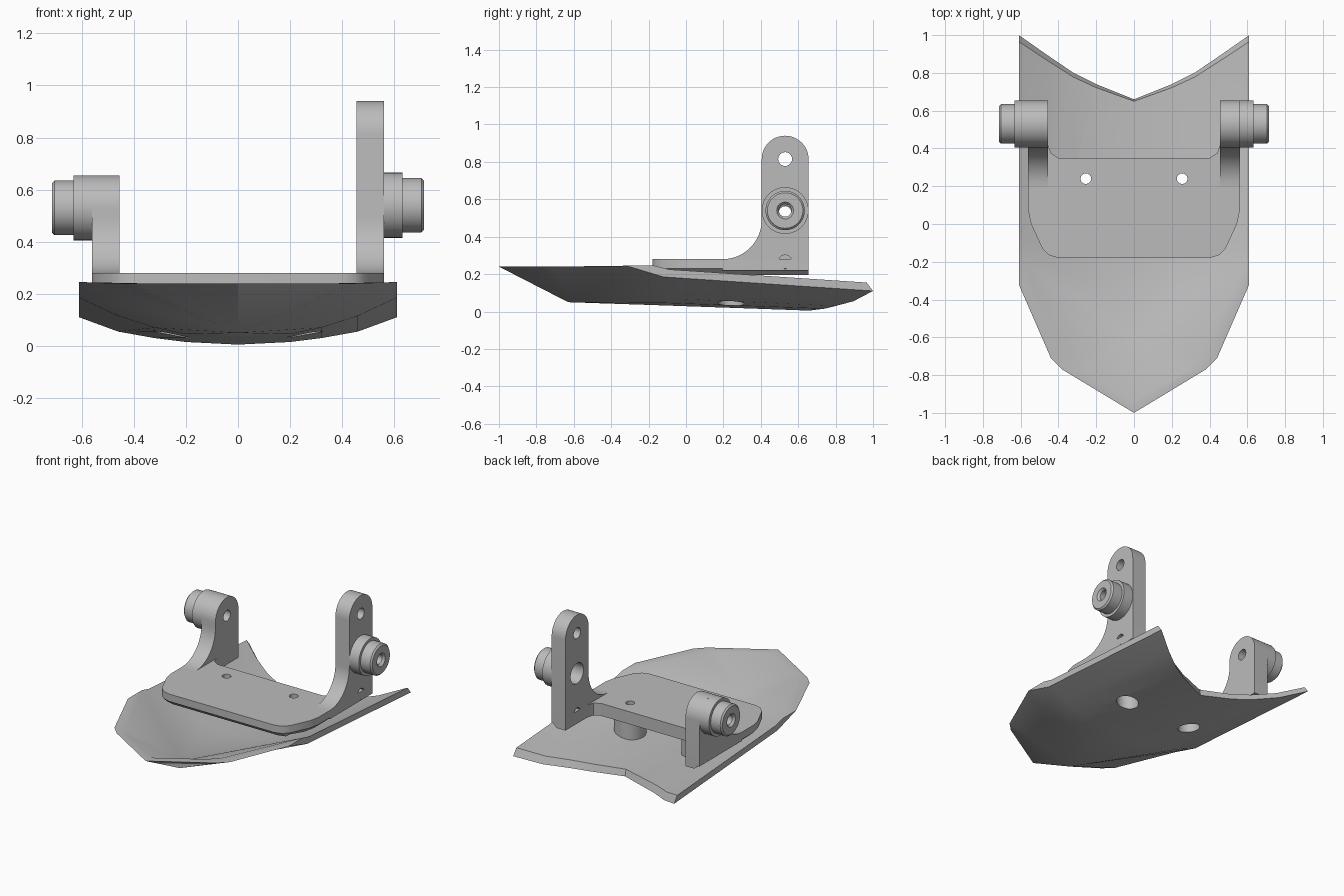
import bpy, bmesh
from math import sin, cos, pi
from mathutils import Vector

if "Cube" in bpy.data.objects:
    bpy.data.objects.remove(bpy.data.objects["Cube"], do_unlink=True)

GREY = (0.5, 0.5, 0.5, 1)
grey = bpy.data.materials.new("plain grey")
grey.use_nodes = True
grey.diffuse_color = GREY
grey.node_tree.nodes["Principled BSDF"].inputs["Base Color"].default_value = GREY


def make(name, bm, cutters=()):
    """Turn a bmesh into a shaded object, drilling it with the cutters."""
    bmesh.ops.recalc_face_normals(bm, faces=bm.faces[:])
    mesh = bpy.data.meshes.new(name)
    bm.to_mesh(mesh)
    bm.free()
    mesh.materials.append(grey)
    ob = bpy.data.objects.new(name, mesh)
    bpy.context.collection.objects.link(ob)
    bpy.ops.object.select_all(action='DESELECT')
    ob.select_set(True)
    bpy.context.view_layer.objects.active = ob
    for cutter in cutters:
        mod = ob.modifiers.new("hole", 'BOOLEAN')
        mod.operation = 'DIFFERENCE'
        mod.solver = 'EXACT'
        mod.object = cutter
        bpy.ops.object.modifier_apply(modifier=mod.name)
        bpy.data.objects.remove(cutter, do_unlink=True)
    bpy.ops.object.shade_smooth_by_angle(angle=0.5)
    return ob


def loft(loops):
    """Closed solid through matching vertex loops, capped at both ends."""
    bm = bmesh.new()
    rings = [[bm.verts.new(p) for p in loop] for loop in loops]
    n = len(rings[0])
    for a, b in zip(rings, rings[1:]):
        for i in range(n):
            j = (i + 1) % n
            bm.faces.new((a[i], a[j], b[j], b[i]))
    bm.faces.new(rings[0])
    bm.faces.new(rings[-1])
    return bm


def lathe(name, profile, origin, axis, n=40):
    """Revolve a closed (radius, distance) profile round an axis."""
    rot = Vector((0, 0, 1)).rotation_difference(Vector(axis))
    bm = bmesh.new()
    rings = [[bm.verts.new(rot @ Vector((r * cos(2 * pi * k / n), r * sin(2 * pi * k / n), t))
                           + Vector(origin)) for r, t in profile] for k in range(n)]
    m = len(profile)
    for k in range(n):
        a, b = rings[k], rings[(k + 1) % n]
        for i in range(m):
            j = (i + 1) % m
            bm.faces.new((a[i], a[j], b[j], b[i]))
    return make(name, bm)


def drill(origin, axis, r, length, n=32):
    """Hidden cylinder used to cut a hole."""
    rot = Vector((0, 0, 1)).rotation_difference(Vector(axis))
    loops = [[rot @ Vector((r * cos(2 * pi * k / n), r * sin(2 * pi * k / n), t)) + Vector(origin)
              for k in range(n)] for t in (0, length)]
    ob = make("cutter", loft(loops))
    ob.hide_render = True
    return ob


# Shell: half of the outer skin, half of the inner skin, joined by the rim
back = [(0, .66, .005), (.2, .74, .015), (.32, .80, .03), (.46, .895, .055), (.61, 1, .11)]
mid = [(0, -.1, .032), (.2, -.1, .045), (.32, -.1, .07), (.46, -.1, .115), (.61, -.12, .185)]
rim = [(.61, -.32, .245), (.44, -.71, .24), (.38, -.77, .24), (0, -1, .24)]
rim_in = [(.61, -.17, .245), (.36, -.70, .24), (.28, -.77, .24), (0, -.94, .24)]
outer = back + mid + rim + [(0, -.63, .05)]
inner = [(x, y - .01 - .04 * x, z + .045) for x, y, z in back]
inner += [(x, y + .03, z + .04) for x, y, z in mid] + rim_in + [(0, -.60, .09)]
keel = len(outer) - 1
bm = bmesh.new()
skins = [[bm.verts.new(p) for p in skin] for skin in (outer, inner)]
for v in skins:
    for i in range(4):
        bm.faces.new((v[i], v[i + 1], v[i + 6], v[i + 5]))
    for i in range(5, keel - 1):
        bm.faces.new((v[i], v[i + 1], v[keel]))
edge = list(range(5)) + list(range(9, keel))
o, n = skins
for a, b in zip(edge, edge[1:]):
    bm.faces.new((o[a], o[b], n[b], n[a]))
bmesh.ops.mirror(bm, geom=bm.verts[:] + bm.edges[:] + bm.faces[:], axis='X', merge_dist=0.0005)
make("shell", bm, [drill((s * .255, .24, -.1), (0, 0, 1), .07, .4) for s in (-1, 1)])

# Mounting plate with a bevelled underside and feet under the arms
half = [(.40, -.18), (.45, -.165), (.485, -.13), (.545, 0), (.56, .07), (.56, .655),
        (.455, .655), (.455, .42), (.44, .375), (.40, .35)]
outline = half + [(-x, y) for x, y in reversed(half)]


def under(x, y):
    return (x * .93 if abs(x) > .46 else x, y + .04 if y < 0 else y, .195)


plate = loft([[under(x, y) for x, y in outline],
              [(x, y, .23) for x, y in outline],
              [(x, y, .28) for x, y in outline]])
make("mounting_plate", plate, [drill((s * .255, .24, .1), (0, 0, 1), .028, .4) for s in (-1, 1)])

# Hollow spacers between plate and shell
for s, side in ((1, "left"), (-1, "right")):
    lathe(side + "_spacer", [(.07, 0), (.1, 0), (.1, .14), (.07, .14)],
          (s * .255, .24, .07), (0, 0, 1))


def arm(name, s, top, holes):
    """Upright arm with a rounded top and a curved foot."""
    prof = [(.655, .22), (.195, .22)]
    prof += [(.195 + .21 * sin(a), .49 - .21 * cos(a)) for a in (pi / 24 * i for i in range(13))]
    prof += [(.53 - .125 * cos(a), top + .125 * sin(a)) for a in (pi / 24 * i for i in range(25))]
    body = loft([[(s * x, y, z) for y, z in prof] for x in (.455, .56)])
    make(name, body, [drill((s * .3, .53, z), (s, 0, 0), r, .4) for z, r in holes])


def pin(name, s, z):
    """Stepped hollow pin on the outside of an arm."""
    lathe(name, [(.033, 0), (.125, 0), (.125, .073), (.105, .073), (.105, .145),
                 (.095, .155), (.045, .155), (.033, .14)], (s * .559, .53, z), (s, 0, 0))


arm("left_arm", 1, .815, [(.815, .037), (.54, .07), (.265, .037)])
pin("left_pin", 1, .54)
arm("right_arm", -1, .53, [(.53, .037)])
pin("right_pin", -1, .53)
